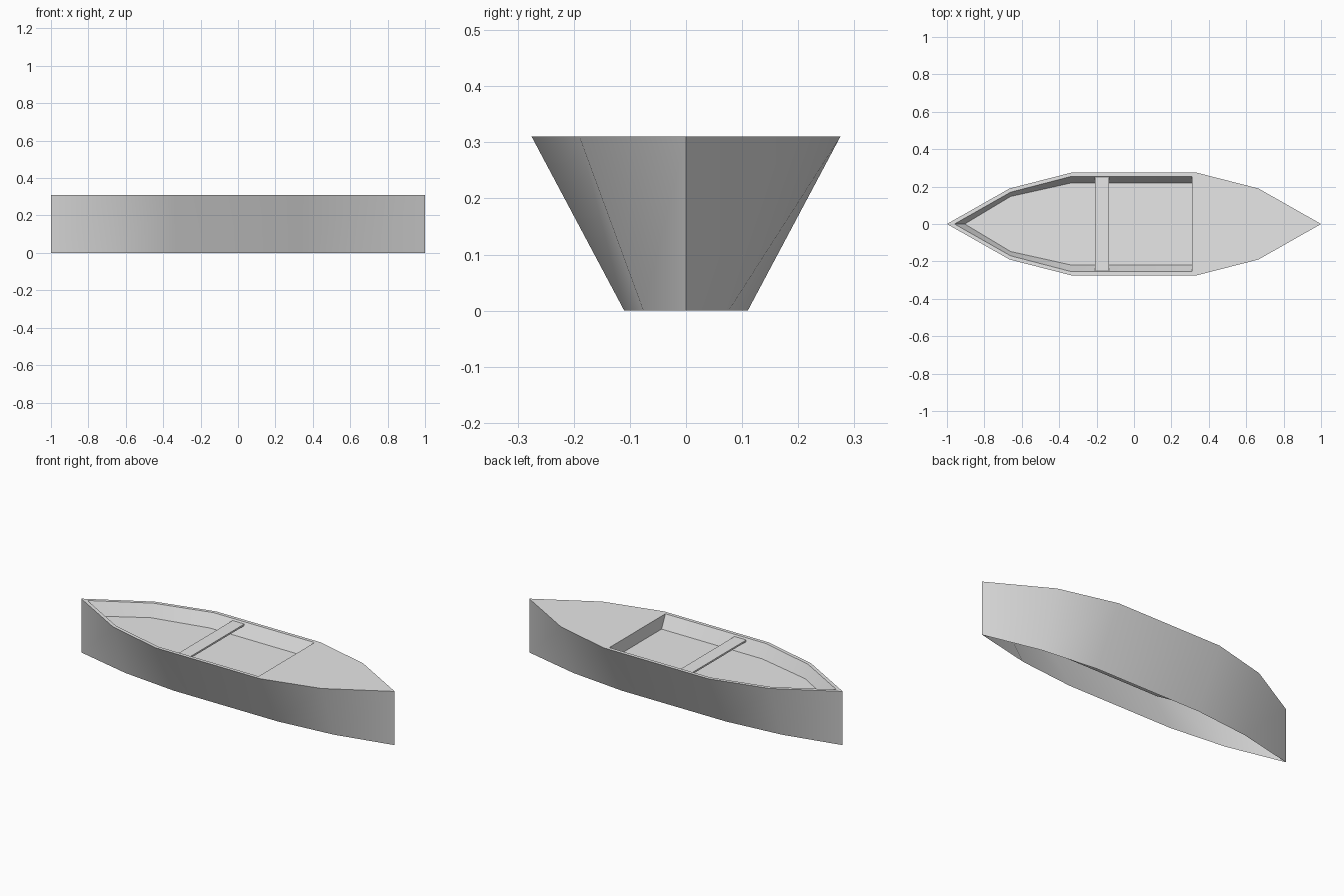
import bpy
import math

if "Cube" in bpy.data.objects:
    bpy.data.objects.remove(bpy.data.objects["Cube"], do_unlink=True)

HEIGHT = 0.31
FLOOR = 0.235
KEEL_SCALE = 0.4

grey = bpy.data.materials.new("plain_grey")
grey.use_nodes = True
grey.diffuse_color = (0.8, 0.8, 0.8, 1)
grey.node_tree.nodes["Principled BSDF"].inputs["Base Color"].default_value = (0.8, 0.8, 0.8, 1)


def build(name, verts, faces):
    mesh = bpy.data.meshes.new(name)
    mesh.from_pydata(verts, [], faces)
    mesh.materials.append(grey)
    obj = bpy.data.objects.new(name, mesh)
    bpy.context.collection.objects.link(obj)
    bpy.ops.object.select_all(action='DESELECT')
    obj.select_set(True)
    bpy.context.view_layer.objects.active = obj
    bpy.ops.object.shade_smooth_by_angle(angle=math.radians(30))
    return obj


def ring(half, z, scale=1.0):
    """Mirror a half outline across y = 0, running clockwise from the stern."""
    other = [(x, -y) for x, y in reversed(half) if y > 0]
    return [(x, y * scale, z) for x, y in half + other]


def loft(n, closed=True):
    return [(i, (i + 1) % n, n + (i + 1) % n, n + i) for i in range(n if closed else n - 1)]


# Half outlines, stern to bow
stern_half = [(-1, 0), (-0.665, 0.19), (-0.333, 0.275), (0.333, 0.275)]
bow_half = [(0.665, 0.19), (1, 0)]
outline = stern_half + bow_half
rim = [(-0.96, 0), (-0.66, 0.17), (-0.333, 0.255), (0.31, 0.255)]
floor = [(-0.905, 0), (-0.66, 0.147), (-0.333, 0.22), (0.31, 0.22)]

# Flared hull sides, open underneath
top = ring(outline, HEIGHT)
build("hull_sides", top + ring(outline, 0, KEEL_SCALE), loft(len(top)))

# Gunwale strips around the cockpit, and the solid foredeck
inner, outer = ring(rim, HEIGHT), ring(stern_half, HEIGHT)
n = len(inner)
port, starboard = len(rim) - 1, len(rim)
strips = [f for f in loft(n) if f[0] != port]
bow = ring(bow_half, HEIGHT)
foredeck = [port, starboard, n + starboard] + [2 * n + i for i in reversed(range(len(bow)))] + [n + port]
build("deck", inner + outer + bow, strips + [foredeck])

# Sunken cockpit: sloping walls, bulkhead and floor
build("cockpit", ring(floor, FLOOR) + inner, loft(n) + [tuple(reversed(range(n)))])

# Thwart across the cockpit
bpy.ops.mesh.primitive_cube_add(size=1, location=(-0.172, 0, 0.295))
thwart = bpy.context.object
thwart.name = "thwart"
thwart.scale = (0.075, 0.5, 0.01)
thwart.data.materials.append(grey)
